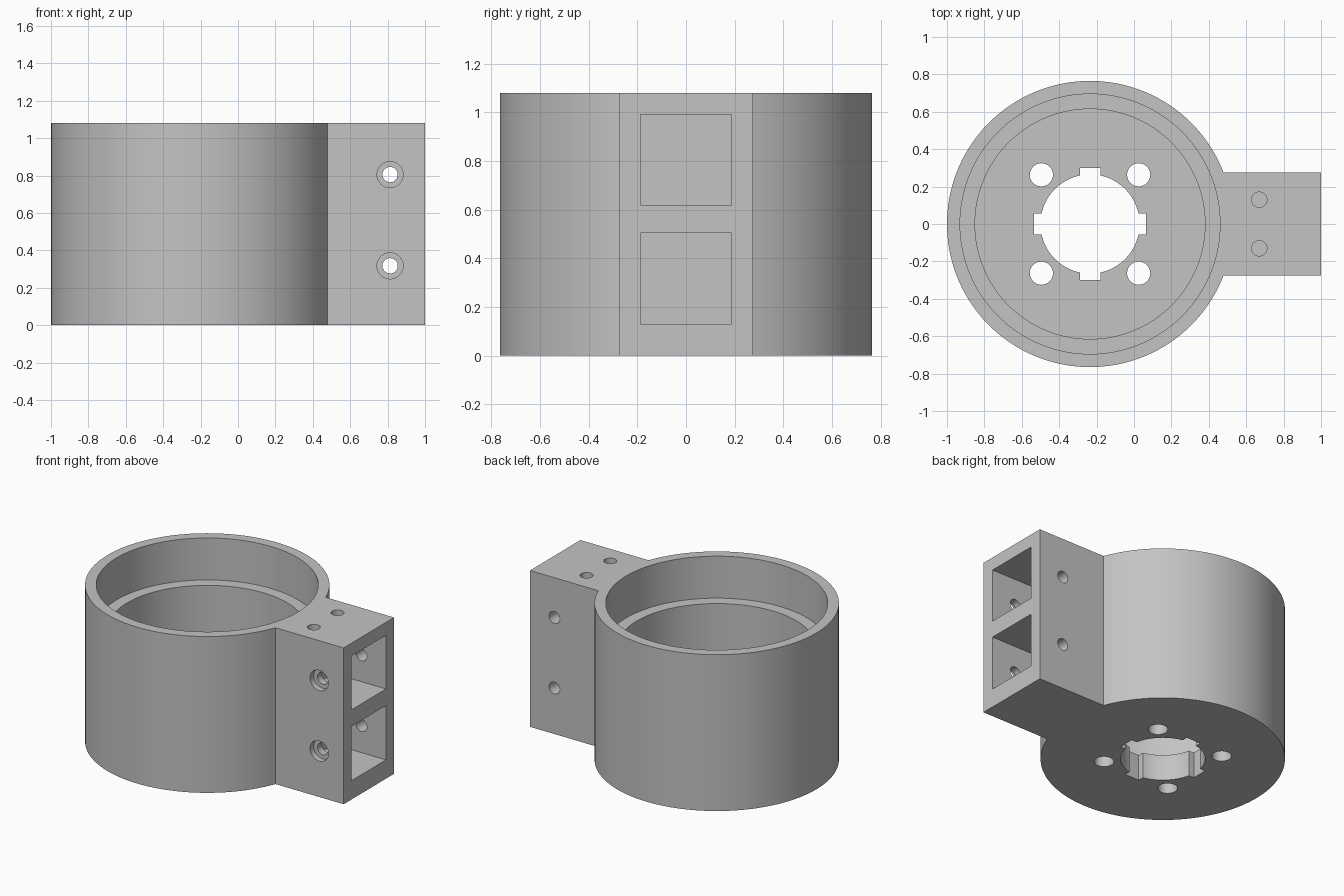
import bpy, bmesh, math
from mathutils import Matrix, Vector

if "Cube" in bpy.data.objects:
    bpy.data.objects.remove(bpy.data.objects["Cube"], do_unlink=True)

CX, RADIUS, HEIGHT = -0.235, 0.765, 1.08
ARM = 0.275          # half width of the clamp block
FLOOR, LEDGE = 0.18, 0.79
POCKETS = ((0.13, 0.505), (0.62, 0.99))

grey = bpy.data.materials.new("plain grey")
grey.use_nodes = True
colour = (0.55, 0.55, 0.55, 1)
grey.diffuse_color = colour
grey.node_tree.nodes["Principled BSDF"].inputs["Base Color"].default_value = colour


def make(name, bm):
    bmesh.ops.recalc_face_normals(bm, faces=bm.faces)
    mesh = bpy.data.meshes.new(name)
    bm.to_mesh(mesh)
    bm.free()
    mesh.materials.append(grey)
    ob = bpy.data.objects.new(name, mesh)
    bpy.context.collection.objects.link(ob)
    return ob


def prism(name, outline, z0, z1):
    bm = bmesh.new()
    face = bm.faces.new([bm.verts.new((x, y, z0)) for x, y in outline])
    new = bmesh.ops.extrude_face_region(bm, geom=[face])["geom"]
    bmesh.ops.translate(bm, vec=(0, 0, z1 - z0),
                        verts=[v for v in new if isinstance(v, bmesh.types.BMVert)])
    return make(name, bm)


def rod(name, start, end, radius, segments=32):
    start, end = Vector(start), Vector(end)
    axis = end - start
    turn = axis.to_track_quat('Z', 'Y').to_matrix().to_4x4()
    bm = bmesh.new()
    bmesh.ops.create_cone(bm, cap_ends=True, segments=segments, radius1=radius,
                          radius2=radius, depth=axis.length,
                          matrix=Matrix.Translation((start + end) / 2) @ turn)
    return make(name, bm)


def box(name, x, y, z):
    return prism(name, [(x[0], y[0]), (x[1], y[0]), (x[1], y[1]), (x[0], y[1])], *z)


# Cup and clamp block share one outline
a0 = math.asin(ARM / RADIUS)
steps = 128
outline = [(CX + RADIUS * math.cos(a), RADIUS * math.sin(a))
           for a in (a0 + (2 * math.pi - 2 * a0) * i / steps for i in range(steps + 1))]
outline += [(1, -ARM), (1, ARM)]
body = prism("motor_cup_with_clamp", outline, 0, HEIGHT)

# Stepped bore
cutters = [rod("lower_bore", (CX, 0, FLOOR), (CX, 0, 1.3), 0.615, 128),
           rod("upper_bore", (CX, 0, LEDGE), (CX, 0, 1.4), 0.695, 128)]

# Central opening with four notches, in one outline
centre = []
half, r, reach = 0.055, 0.265, 0.3
b0 = math.asin(half / r)
for k in range(4):
    q = k * math.pi / 2
    c, s = math.cos(q), math.sin(q)
    pts = [(reach, -half), (reach, half)]
    pts += [(r * math.cos(a), r * math.sin(a))
            for a in (b0 + (math.pi / 2 - 2 * b0) * i / 16 for i in range(17))]
    centre += [(CX + x * c - y * s, x * s + y * c) for x, y in pts]
cutters.append(prism("notched_opening", centre, -0.2, 0.5))

# Floor bolt holes
for sx in (-1, 1):
    for sy in (-1, 1):
        x, y = CX + sx * 0.26, sy * 0.263
        cutters.append(rod("bolt_hole", (x, y, -0.25), (x, y, 0.45), 0.062))

# Beam pockets with countersunk cross holes
for z0, z1 in POCKETS:
    cutters.append(box("beam_pocket", (0.6, 1.2), (-0.187, 0.187), (z0, z1)))
    z = (z0 + z1) / 2
    cutters.append(rod("cross_hole", (0.813, -0.5, z), (0.813, 0.5, z), 0.041))
    cutters.append(rod("counterbore", (0.813, -0.6, z), (0.813, -0.235, z), 0.07))

# Vertical holes into the pockets
for y in (-0.13, 0.13):
    cutters.append(rod("top_hole", (0.67, y, 0.4), (0.67, y, 1.25), 0.041))

for cutter in cutters:
    cutter.hide_render = True
    mod = body.modifiers.new(cutter.name, 'BOOLEAN')
    mod.operation, mod.solver, mod.object = 'DIFFERENCE', 'EXACT', cutter

# Bake the cuts and remove the cutters
graph = bpy.context.evaluated_depsgraph_get()
result = bpy.data.meshes.new_from_object(body.evaluated_get(graph))
body.modifiers.clear()
body.data = result
for cutter in cutters:
    bpy.data.objects.remove(cutter, do_unlink=True)

bpy.ops.object.select_all(action='DESELECT')
body.select_set(True)
bpy.context.view_layer.objects.active = body
bpy.ops.object.shade_smooth_by_angle(angle=math.radians(30))
